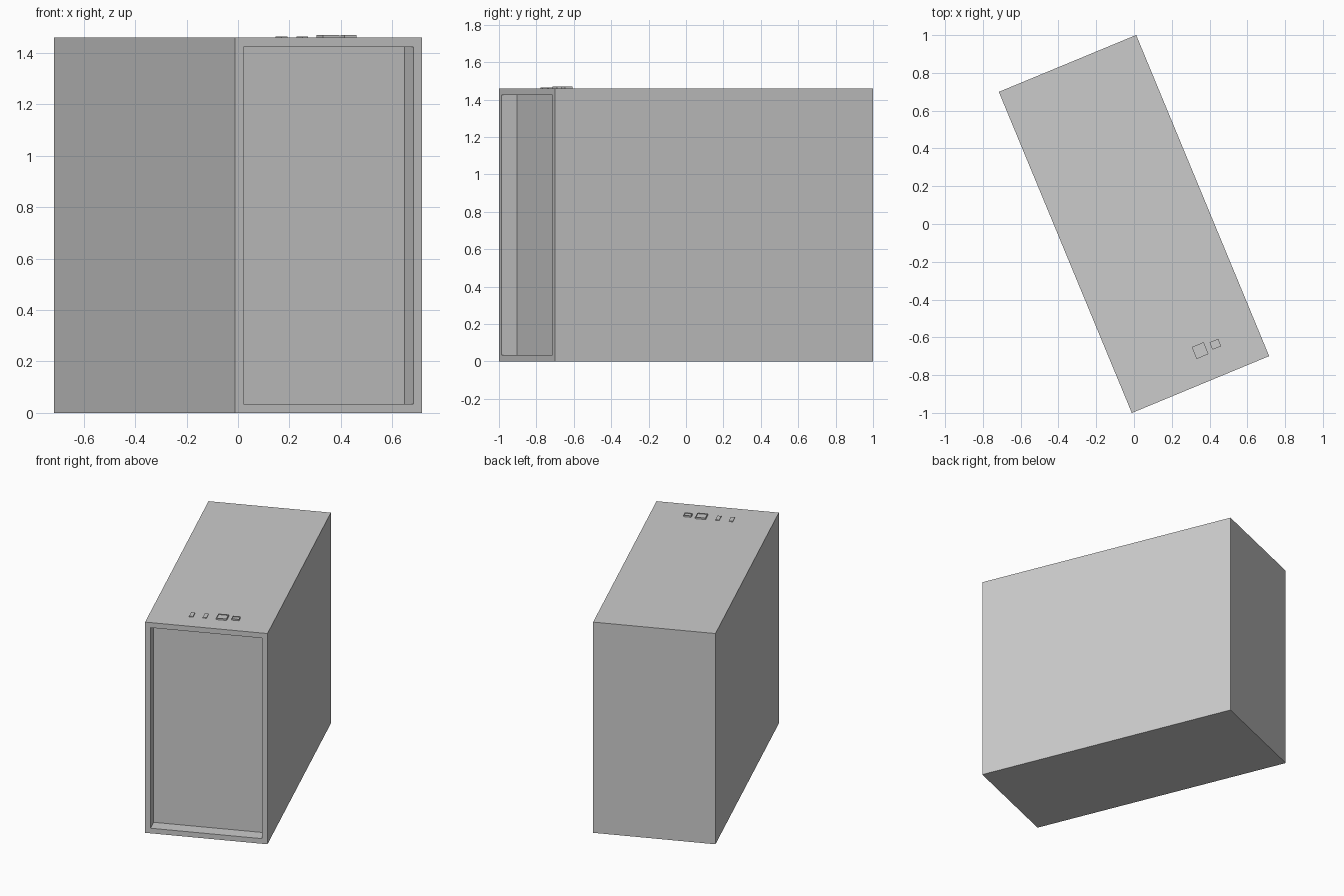
import bpy
import bmesh
from math import radians
from mathutils import Matrix

cube = bpy.data.objects.get("Cube")
if cube:
    bpy.data.objects.remove(cube, do_unlink=True)

WIDTH, DEPTH, HEIGHT = 0.787, 1.84, 1.46
TURN = Matrix.Rotation(radians(22.5), 4, "Z")

grey = bpy.data.materials.new("light_grey")
grey.use_nodes = True
grey.diffuse_color = (0.6, 0.6, 0.6, 1)
grey.node_tree.nodes["Principled BSDF"].inputs["Base Color"].default_value = grey.diffuse_color


def box(name, size, centre, recess=None):
    """Box turned with the case; recess = (face normal, rim, depth)."""
    bm = bmesh.new()
    bmesh.ops.create_cube(bm, size=1)
    bmesh.ops.scale(bm, vec=size, verts=bm.verts)
    bm.normal_update()
    if recess:
        normal, rim, depth = recess
        face = max(bm.faces, key=lambda f: f.normal.dot(normal))
        direction = face.normal.copy()
        bmesh.ops.inset_region(bm, faces=[face], thickness=rim)
        # Extrude the inner panel straight back to give square walls
        inner = bmesh.ops.extrude_discrete_faces(bm, faces=[face])["faces"][0]
        bmesh.ops.translate(bm, vec=direction * -depth, verts=inner.verts)
    bmesh.ops.translate(bm, vec=centre, verts=bm.verts)
    bmesh.ops.transform(bm, matrix=TURN, verts=bm.verts)
    bmesh.ops.recalc_face_normals(bm, faces=bm.faces)
    mesh = bpy.data.meshes.new(name)
    bm.to_mesh(mesh)
    bm.free()
    mesh.materials.append(grey)
    obj = bpy.data.objects.new(name, mesh)
    bpy.context.collection.objects.link(obj)
    return obj


# Case with a recessed front panel
box("case", (WIDTH, DEPTH, HEIGHT), (0, 0, HEIGHT / 2),
    recess=((0, -1, 0), 0.05, 0.09))

# Row of ports and buttons on the top, near the front
ROW = -0.753


def top_part(name, x, width, length, height, recess=None):
    box(name, (width, length, height), (x, ROW, HEIGHT + height / 2), recess)


for side, x in (("right", -0.128), ("left", -0.041)):
    top_part(side + "_slot", x, 0.025, 0.06, 0.005)

UP = (0, 0, 1)
top_part("power_button", 0.067, 0.068, 0.068, 0.01, (UP, 0.006, 0.004))
top_part("reset_button", 0.154, 0.05, 0.042, 0.01, (UP, 0.005, 0.004))
